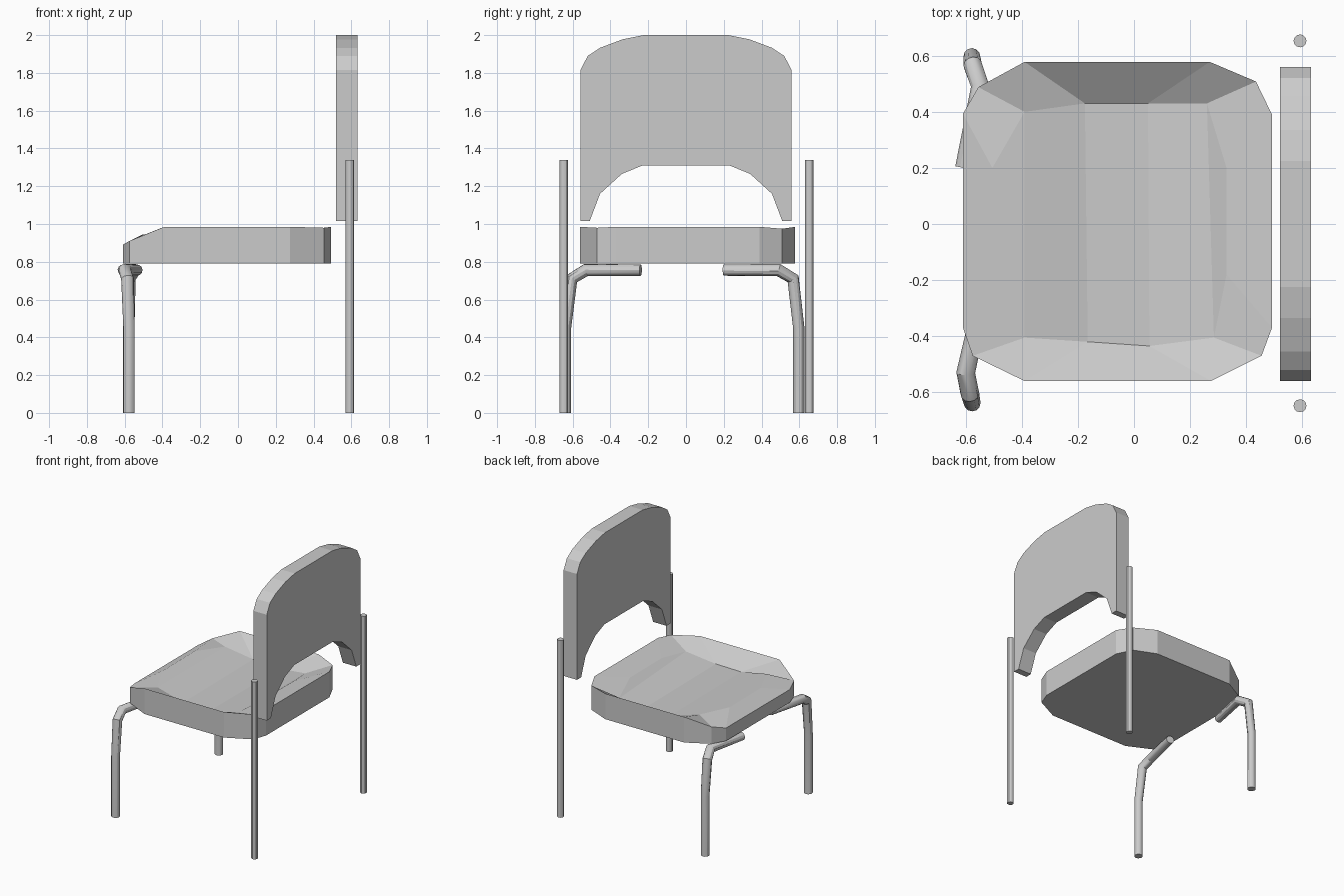
import bpy

if "Cube" in bpy.data.objects:
    bpy.data.objects.remove(bpy.data.objects["Cube"])


def mesh_object(name, verts, faces):
    mesh = bpy.data.meshes.new(name)
    mesh.from_pydata(verts, [], faces)
    obj = bpy.data.objects.new(name, mesh)
    bpy.context.collection.objects.link(obj)
    return obj


def tube(name, points, radius, swell=1.0):
    """Bent round bar with closed ends; swell offsets thinning at the bends."""
    curve = bpy.data.curves.new(name, 'CURVE')
    curve.dimensions = '3D'
    curve.bevel_depth = radius
    curve.bevel_resolution = 4
    curve.use_fill_caps = True
    spline = curve.splines.new('POLY')
    spline.points.add(len(points) - 1)
    for i, (sp, p) in enumerate(zip(spline.points, points)):
        sp.co = (*p, 1)
        sp.radius = swell if 1 < i < len(points) - 1 else 1
    obj = bpy.data.objects.new(name, curve)
    bpy.context.collection.objects.link(obj)
    bpy.ops.object.select_all(action='DESELECT')
    obj.select_set(True)
    bpy.context.view_layer.objects.active = obj
    bpy.ops.object.convert(target='MESH')
    bpy.ops.object.shade_smooth_by_angle()


# Seat: outer rim and dished inner loop, clockwise from the front corner
rim = [(-.61, .393, .89), (-.555, .488, .92), (-.39, .578, .985), (.27, .578, .985),
       (.435, .508, .975), (.492, .39, .985), (.492, -.37, .985), (.455, -.47, .98),
       (.275, -.56, .985), (-.39, -.56, .985), (-.575, -.47, .91), (-.61, -.37, .89)]
dish = [(-.505, .2, .945), (-.39, .40, .935), (-.175, .43, .885), (.05, .43, .875),
        (.26, .43, .895), (.33, .2, .945), (.33, -.18, .948), (.285, -.405, .925),
        (.055, -.435, .88), (-.165, -.42, .885), (-.39, -.405, .935), (-.50, -.18, .945)]
base = [(x, y, .792) for x, y, z in rim]
n = len(rim)
faces = [tuple(range(n))]
for ring in (0, n):
    for i in range(n):
        j = (i + 1) % n
        faces.append((ring + j, ring + i, ring + n + i, ring + n + j))
for i in range(5):
    a, b = 2 * n + i, 3 * n - 1 - i
    faces.append((a, b, b - 1, a + 1))
mesh_object("seat", base + rim + dish, faces)

# Backrest: half outline (y, z) mirrored, then given thickness along x
half = [(.23, 1.31), (.34, 1.265), (.455, 1.16), (.51, 1.015), (.559, 1.015),
        (.559, 1.815), (.52, 1.89), (.455, 1.933), (.335, 1.978), (.225, 2.0)]
outline = half + [(-y, z) for y, z in reversed(half)]
m = len(outline)
verts = [(x, y, z) for x in (.52, .632) for y, z in outline]
faces = [tuple(reversed(range(m))), tuple(range(m, 2 * m))]
faces += [(i, (i + 1) % m, m + (i + 1) % m, m + i) for i in range(m)]
mesh_object("backrest", verts, faces)

# Straight back legs
for side, y in (("left", .653), ("right", -.648)):
    tube(f"back_leg_{side}", [(.592, y, 0), (.592, y, 1.34)], .023)

# Bent front legs with a bar reaching under the seat
tube("front_leg_left", [(-.578, .597, 0), (-.578, .597, .45), (-.575, .567, .71),
                        (-.548, .49, .756), (-.608, .20, .756)], .03, 1.12)
tube("front_leg_right", [(-.577, -.638, 0), (-.577, -.638, .45), (-.585, -.605, .71),
                         (-.6, -.53, .756), (-.535, -.24, .756)], .03, 1.12)
